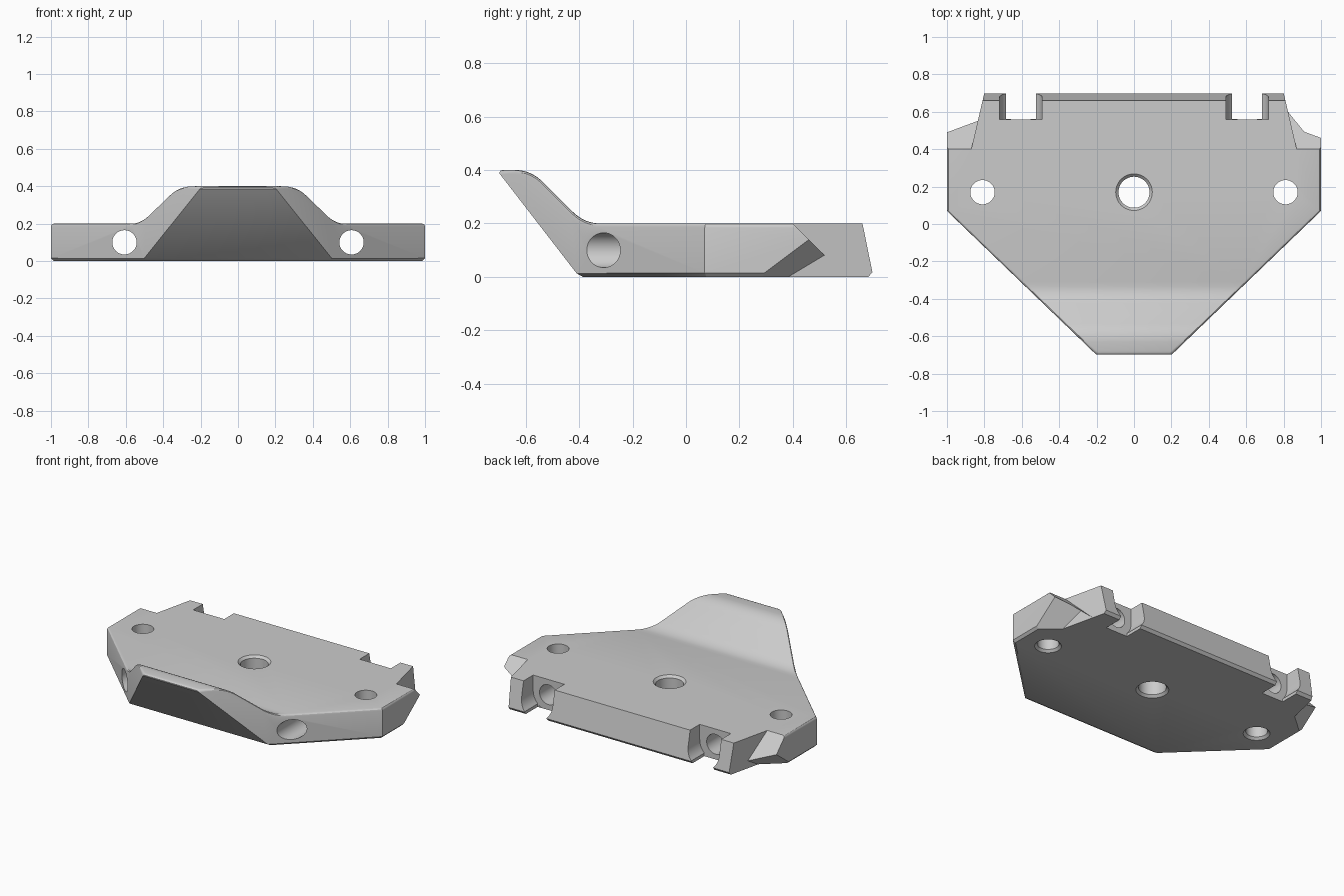
import bpy, bmesh, math
from mathutils import Vector, Matrix

if "Cube" in bpy.data.objects:
    bpy.data.objects.remove(bpy.data.objects["Cube"], do_unlink=True)

grey = bpy.data.materials.new("plain grey")
grey.use_nodes = True
colour = (0.6, 0.6, 0.6, 1)
grey.diffuse_color = colour
grey.node_tree.nodes["Principled BSDF"].inputs["Base Color"].default_value = colour


def make(name, bm):
    bmesh.ops.recalc_face_normals(bm, faces=bm.faces)
    mesh = bpy.data.meshes.new(name)
    bm.to_mesh(mesh)
    bm.free()
    mesh.materials.append(grey)
    ob = bpy.data.objects.new(name, mesh)
    bpy.context.collection.objects.link(ob)
    return ob


def prism(axis, outline, lo, hi):
    """Extrude an outline along x, y or z and return its bmesh."""
    place = {"x": lambda a, b, h: (h, a, b),
             "y": lambda a, b, h: (a, h, b),
             "z": lambda a, b, h: (a, b, h)}[axis]
    bm = bmesh.new()
    face = bm.faces.new([bm.verts.new(place(a, b, lo)) for a, b in outline])
    new = bmesh.ops.extrude_face_region(bm, geom=[face])["geom"]
    move = Vector(place(0, 0, hi - lo))
    bmesh.ops.translate(bm, vec=move, verts=[v for v in new if isinstance(v, bmesh.types.BMVert)])
    return bm


def cylinder(name, x, y, z, r1, r2, depth, along_y=False):
    bm = bmesh.new()
    turn = Matrix.Rotation(math.pi / 2, 4, "X") if along_y else Matrix()
    bmesh.ops.create_cone(bm, cap_ends=True, segments=48, radius1=r1, radius2=r2,
                          depth=depth, matrix=Matrix.Translation((x, y, z)) @ turn)
    return make(name, bm)


def boolean(ob, cutter, operation="DIFFERENCE"):
    mod = ob.modifiers.new("cut", "BOOLEAN")
    mod.operation, mod.solver, mod.object = operation, "EXACT", cutter
    bpy.context.view_layer.objects.active = ob
    bpy.ops.object.modifier_apply(modifier=mod.name)
    bpy.data.objects.remove(cutter, do_unlink=True)


def fillet(a, corner, b, steps=8):
    a, c, b = Vector(a), Vector(corner), Vector(b)
    return [tuple(a * (1 - t) ** 2 + c * 2 * t * (1 - t) + b * t * t)
            for t in (i / steps for i in range(steps + 1))]


# Body: side profile with raised nose, trimmed to the plan outline
profile = [(-0.4, 0), (-0.697, 0.386)]
profile += fillet((-0.697, 0.386), (-0.7, 0.4), (-0.68, 0.4), 4)[1:]
profile += fillet((-0.64, 0.4), (-0.58, 0.4), (-0.535, 0.355))
profile += fillet((-0.425, 0.245), (-0.38, 0.2), (-0.32, 0.2))
profile += [(0.66, 0.2), (0.697, 0.018), (0.682, 0)]
plate = make("mounting_plate", prism("x", profile, -1.2, 1.2))
half = [(0.195, -0.705), (1, 0.07), (1, 0.8)]
outline = half + [(-x, y) for x, y in reversed(half)]
boolean(plate, make("outline", prism("z", outline, -0.5, 1)), "INTERSECT")

# Chamfered underside and rounded upper rim
bm = bmesh.new()
bm.from_mesh(plate.data)
bmesh.ops.remove_doubles(bm, verts=bm.verts, dist=0.0005)
bm.normal_update()


def is_rim(e):
    if len(e.link_faces) != 2 or min(v.co.z for v in e.verts) < 0.19:
        return False
    low, high = sorted((f.normal.z for f in e.link_faces))
    return abs(low) < 0.01 and high > 0.5


bottom = [e for e in bm.edges if max(v.co.z for v in e.verts) < 0.001
          and sum(v.co.y for v in e.verts) < 1.2]
bmesh.ops.bevel(bm, geom=bottom, offset=0.015, segments=1, affect="EDGES", clamp_overlap=False)
rim = [e for e in bm.edges if is_rim(e)]
bmesh.ops.bevel(bm, geom=rim, offset=0.016, segments=3, profile=0.5,
                affect="EDGES", clamp_overlap=False)
bm.to_mesh(plate.data)
bm.free()

for s, start in ((1, 0.3), (-1, 0.37)):
    # Side wing: sloped top and angled undercut outside the rear tab
    region = [(0.917, 0.2), (1.2, 0.2), (1.2, 0.8), (0.777, 0.8)]
    planes = (((1, 0.4, 0.2), (0, 1, 1)),
              ((1, start, 0.02), (0.0156, 0.018, -0.024)))
    for point, normal in planes:
        bm = prism("z", region, -0.1, 0.3)
        cut = bmesh.ops.bisect_plane(bm, geom=bm.verts[:] + bm.edges[:] + bm.faces[:],
                                     plane_co=point, plane_no=normal, clear_inner=True)
        bmesh.ops.holes_fill(bm, edges=[e for e in bm.edges if e.is_boundary])
        bmesh.ops.scale(bm, vec=(s, 1, 1), verts=bm.verts)
        boolean(plate, make("wing_cutter", bm))

    # Rear notch: round-bottomed slot, open underneath
    r, cx = 0.113, 0.605 * s
    arc = [(cx + r * math.cos(a), 0.1 + r * math.sin(a))
           for a in (math.pi * (1 + i / 24) for i in range(25))]
    boolean(plate, make("notch_cutter", prism("y", arc + [(cx + r, 0.4), (cx - r, 0.4)], 0.56, 0.9)))
    slot = [(cx - 0.08, -0.1), (cx + 0.08, -0.1), (cx + 0.08, 0.3), (cx - 0.08, 0.3)]
    boolean(plate, make("slot_cutter", prism("y", slot, 0.5605, 0.9)))

    # Long bore from the slanted side to the notch, and outer screw hole
    boolean(plate, cylinder("bore_cutter", 0.607 * s, 0.05, 0.1, 0.065, 0.065, 1.1, True))
    boolean(plate, cylinder("screw_cutter", 0.81 * s, 0.17, 0.1, 0.065, 0.065, 0.5))
    boolean(plate, cylinder("sink_cutter", 0.81 * s, 0.17, 0, 0.095, 0.065, 0.03))

# Centre hole, countersunk on both sides
boolean(plate, cylinder("centre_cutter", 0, 0.17, 0.1, 0.083, 0.083, 0.5))
boolean(plate, cylinder("centre_sink_low", 0, 0.17, 0, 0.113, 0.083, 0.03))
boolean(plate, cylinder("centre_sink_high", 0, 0.17, 0.2, 0.083, 0.113, 0.03))

bpy.ops.object.select_all(action="DESELECT")
plate.select_set(True)
bpy.context.view_layer.objects.active = plate
bpy.ops.object.shade_smooth_by_angle(angle=math.radians(30))
